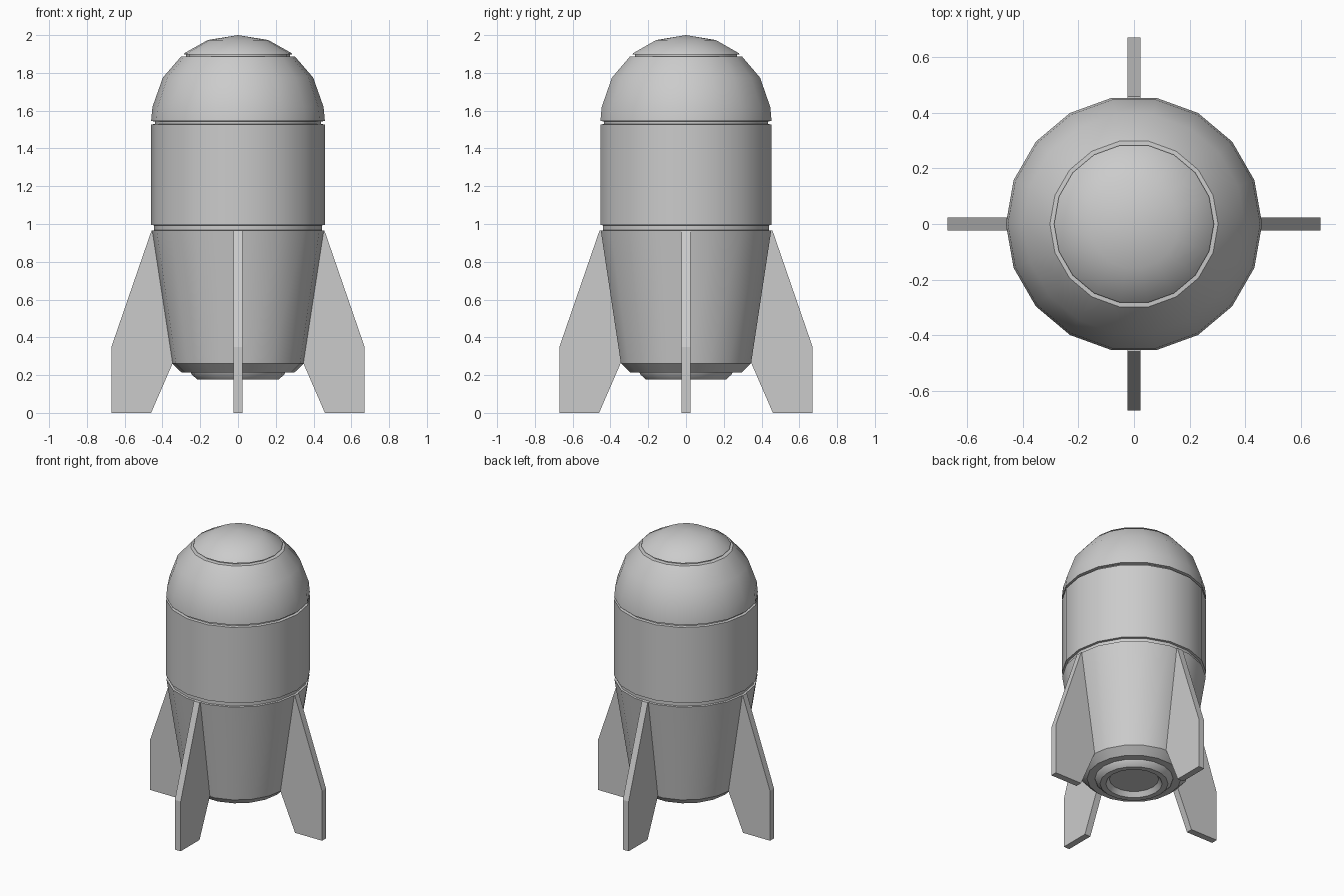
import bpy
import math

if "Cube" in bpy.data.objects:
    bpy.data.objects.remove(bpy.data.objects["Cube"])

SIDES = 18


def make_object(name, verts, faces, smooth=None):
    mesh = bpy.data.meshes.new(name)
    mesh.from_pydata(verts, [], faces)
    mesh.update()
    obj = bpy.data.objects.new(name, mesh)
    bpy.context.collection.objects.link(obj)
    if smooth:
        bpy.ops.object.select_all(action='DESELECT')
        obj.select_set(True)
        bpy.context.view_layer.objects.active = obj
        bpy.ops.object.shade_smooth_by_angle(angle=math.radians(smooth))
    return obj


def lathe(name, profile):
    """Revolve (radius, z) points, listed from bottom to top, about z."""
    verts, rings, faces = [], [], []
    for r, z in profile:
        count = SIDES if r > 0 else 1
        start = len(verts)
        for i in range(count):
            a = 2 * math.pi * i / SIDES
            verts.append((r * math.cos(a), r * math.sin(a), z))
        rings.append([start + i % count for i in range(SIDES)])
    for low, high in zip(rings, rings[1:]):
        for i in range(SIDES):
            j = (i + 1) % SIDES
            quad = [low[i], low[j], high[j], high[i]]
            faces.append(list(dict.fromkeys(quad)))
    return make_object(name, verts, faces, 32)


# Engine nozzle with a shallow recess
lathe("nozzle", [(0, 0.21), (0.157, 0.21), (0.18, 0.178), (0.217, 0.178),
                 (0.245, 0.203), (0.25, 0.215)])

# Tapered lower hull, up to the lower seam
lathe("lower_hull", [(0.25, 0.215), (0.30, 0.215), (0.35, 0.262),
                     (0.458, 0.965), (0.445, 0.967), (0.445, 0.993)])

# Straight middle hull, up to the upper seam
lathe("middle_hull", [(0.445, 0.993), (0.46, 0.995), (0.46, 1.527),
                      (0.44, 1.529), (0.44, 1.543)])

# Rounded dome
lathe("dome", [(0.44, 1.543), (0.46, 1.545), (0.453, 1.62), (0.398, 1.775),
               (0.302, 1.886), (0.275, 1.888)])

# Nose cap
lathe("nose_cap", [(0.275, 1.888), (0.275, 1.897), (0.287, 1.898),
                   (0.283, 1.905), (0.16, 1.974), (0, 2.0)])

# Four fins
FIN = [(0.445, 0.965), (0.345, 0.265), (0.46, 0), (0.67, 0), (0.67, 0.35),
       (0.458, 0.965)]
HALF = 0.0225
n = len(FIN)
for k, name in enumerate(("right_fin", "back_fin", "left_fin", "front_fin")):
    verts = [(x, y, z) for y in (-HALF, HALF) for x, z in FIN]
    faces = [list(range(n)), list(range(2 * n - 1, n - 1, -1))]
    faces += [[(i + 1) % n, i, i + n, (i + 1) % n + n] for i in range(n)]
    fin = make_object(name, verts, faces)
    fin.rotation_euler.z = k * math.pi / 2
